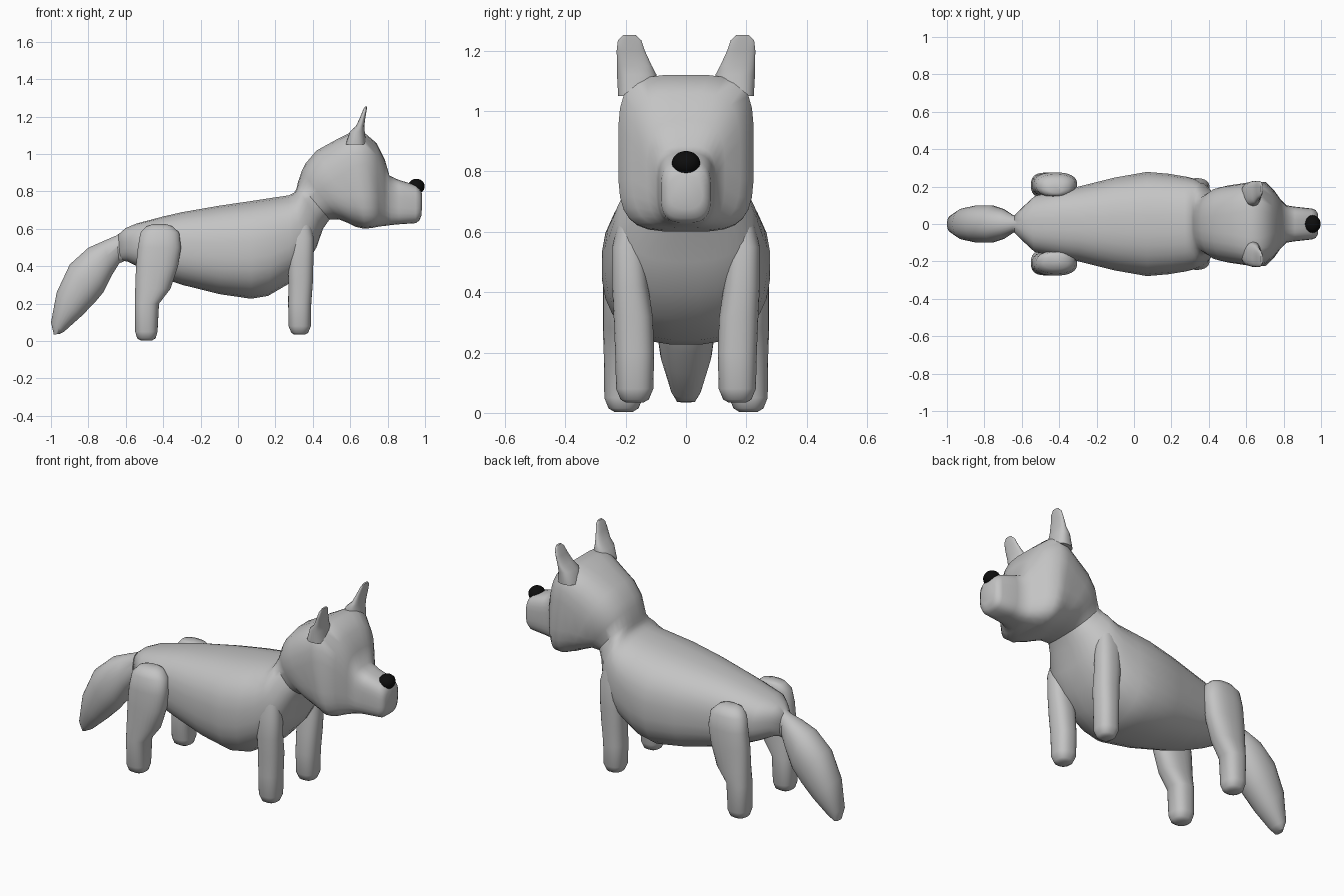
import bpy, bmesh, math
from mathutils import Vector


def material(name, c):
    m = bpy.data.materials.new(name)
    m.diffuse_color = (c, c, c, 1)
    return m


GREY = material("light grey", 0.55)
BLACK = material("black", 0.004)


def finish(obj, mat, angle=50):
    obj.data.materials.append(mat)
    bpy.ops.object.select_all(action='DESELECT')
    obj.select_set(True)
    bpy.context.view_layer.objects.active = obj
    bpy.ops.object.shade_smooth_by_angle(angle=math.radians(angle))


def loft(name, rings, mat, mirror=False, n=28):
    """Skin superellipse rings given as (centre, half axis U, half axis V, exponent)."""
    bm = bmesh.new()
    loops = []
    for c, u, v, e in rings:
        loop = []
        for i in range(n):
            a = math.tau * (i + 0.5) / n
            s, t = [math.copysign(abs(f(a)) ** (2 / e), f(a)) for f in (math.cos, math.sin)]
            loop.append(bm.verts.new(Vector(c) + Vector(u) * s + Vector(v) * t))
        loops.append(loop)
    for a, b in zip(loops, loops[1:]):
        for i in range(n):
            j = (i + 1) % n
            bm.faces.new((a[i], a[j], b[j], b[i]))
    bm.faces.new(loops[0])
    bm.faces.new(loops[-1])
    bmesh.ops.recalc_face_normals(bm, faces=bm.faces)
    me = bpy.data.meshes.new(name)
    bm.to_mesh(me)
    bm.free()
    obj = bpy.data.objects.new(name, me)
    bpy.context.collection.objects.link(obj)
    finish(obj, mat)
    if mirror:
        m = obj.modifiers.new("mirror", 'MIRROR')
        m.use_axis = (False, True, False)
        m.use_mirror_merge = False
    return obj


def spine(tx, tz, bx, bz, w, e=2.5):
    """Ring from its top and bottom points in the side view and its half width."""
    return (((tx + bx) / 2, 0, (tz + bz) / 2), (0, w, 0), ((tx - bx) / 2, 0, (tz - bz) / 2), e)


def level(x, y, z, hx, hy, e=2.4):
    """Horizontal ring."""
    return ((x, y, z), (hx, 0, 0), (0, hy, 0), e)


# Torso, from tail root to neck
torso = [
    (-.64, .57, -.63, .43, .05), (-.60, .605, -.59, .425, .09),
    (-.54, .63, -.52, .39, .15), (-.40, .667, -.40, .335, .18),
    (-.30, .69, -.30, .30, .20), (-.10, .725, -.10, .25, .25),
    (.07, .75, .07, .225, .28), (.20, .77, .16, .24, .27),
    (.27, .78, .28, .31, .255), (.30, .795, .36, .40, .24),
    (.31, .81, .42, .50, .22), (.315, .825, .455, .60, .185),
    (.32, .85, .49, .65, .16)]
# Head, from neck to muzzle
head = [
    (.34, .91, .54, .65, .175, 2.5), (.36, .95, .59, .63, .195, 2.6),
    (.42, 1.02, .63, .61, .207, 2.8), (.52, 1.075, .66, .603, .217, 3.2),
    (.60, 1.115, .68, .60, .225, 3.8), (.67, 1.12, .72, .605, .225, 4),
    (.74, 1.06, .755, .612, .18, 3.5), (.785, .97, .785, .615, .13, 3.2),
    (.81, .885, .82, .62, .10, 3.2), (.86, .862, .86, .624, .093, 3.2),
    (.95, .835, .95, .63, .083, 3.2), (.972, .815, .97, .645, .075, 3),
    (.984, .79, .982, .675, .055, 2.6)]
loft("body_and_head", [spine(*r) for r in torso + head], GREY)

# Bushy tail
loft("tail", [spine(*r, 2.2) for r in [
    (-.60, .60, -.60, .43, .07), (-.65, .565, -.635, .415, .045),
    (-.72, .535, -.675, .35, .08), (-.80, .50, -.72, .26, .10),
    (-.90, .41, -.77, .20, .10), (-.97, .26, -.84, .13, .085),
    (-1.0, .10, -.93, .05, .05), (-.985, .035, -.955, .038, .03)]], GREY)

# Front legs
loft("front_legs", [level(*r) for r in [
    (.33, .17, .034, .028, .028), (.33, .17, .044, .045, .047),
    (.33, .17, .08, .06, .062), (.33, .17, .20, .062, .065),
    (.335, .175, .32, .066, .065), (.335, .185, .42, .068, .06),
    (.335, .19, .55, .07, .055), (.33, .17, .68, .05, .045)]], GREY, True)

# Hind legs with thighs
loft("hind_legs", [level(*r) for r in [
    (-.49, .207, .003, .03, .03), (-.49, .207, .015, .05, .05),
    (-.49, .207, .05, .06, .064), (-.487, .207, .20, .065, .066),
    (-.455, .21, .28, .095, .066), (-.433, .21, .40, .113, .066),
    (-.42, .212, .50, .116, .064), (-.418, .205, .58, .104, .06),
    (-.42, .195, .615, .07, .045), (-.42, .185, .625, .035, .02)]], GREY, True)

# Ears
loft("ears", [level(*r) for r in [
    (.63, .165, 1.05, .055, .06), (.638, .163, 1.12, .040, .066),
    (.653, .171, 1.15, .022, .058), (.668, .183, 1.20, .014, .047),
    (.678, .187, 1.235, .010, .039), (.684, .188, 1.253, .006, .02)]], GREY, True)

# Nose
bpy.ops.mesh.primitive_uv_sphere_add(segments=20, ring_count=12, radius=1, location=(.954, 0, .827))
nose = bpy.context.object
nose.name = "nose"
nose.scale = (.044, .047, .041)
finish(nose, BLACK, 60)
